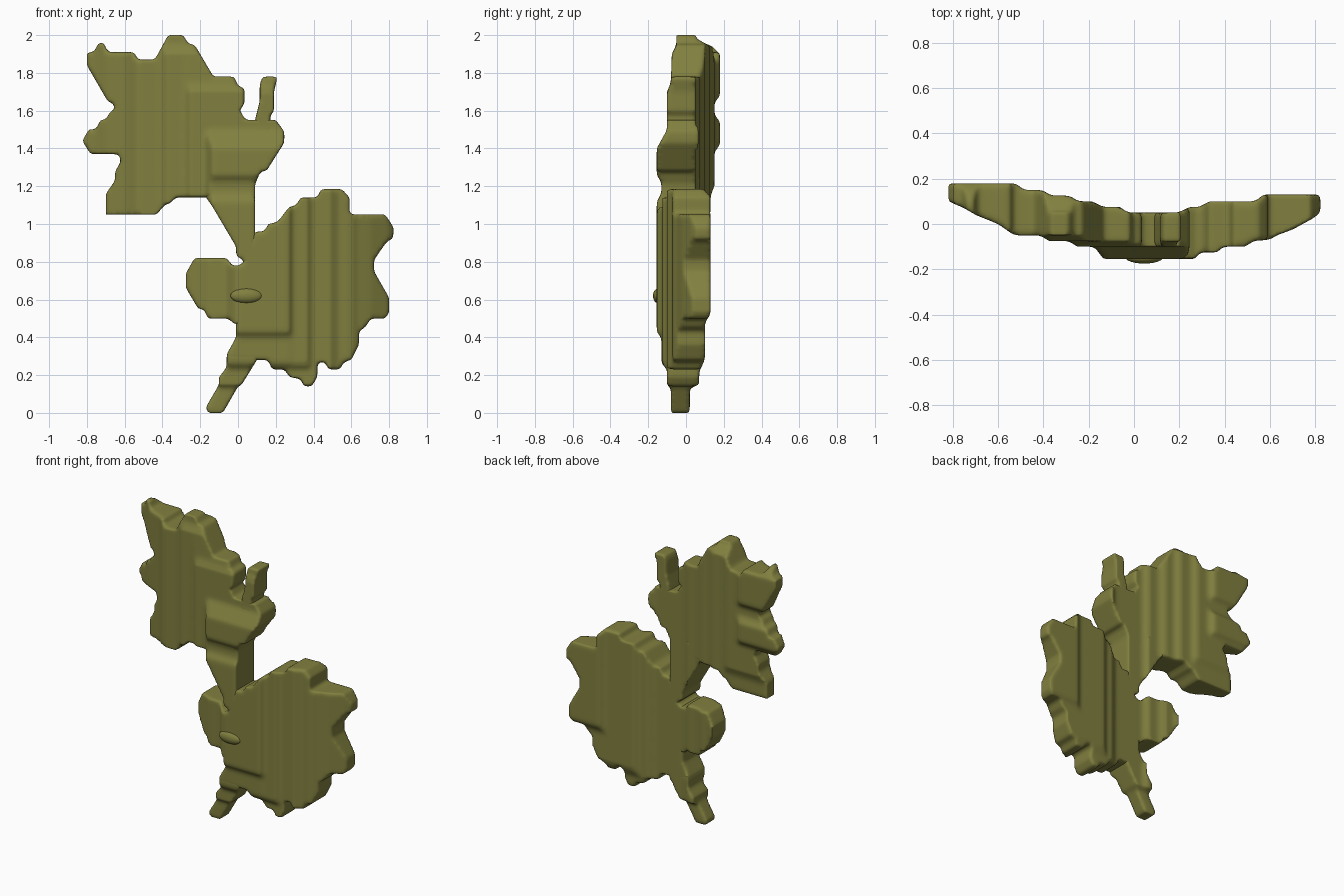
import bpy
import bmesh
from mathutils import Vector

default_cube = bpy.data.objects.get("Cube")
if default_cube:
    bpy.data.objects.remove(default_cube, do_unlink=True)

# One olive colour for the whole plant
olive = bpy.data.materials.new("olive_green")
olive.use_nodes = True
olive_colour = (0.22, 0.215, 0.05, 1)
olive.diffuse_color = olive_colour
olive.node_tree.nodes["Principled BSDF"].inputs["Base Color"].default_value = olive_colour

# Outlines seen from the front as (x, z) pairs, in hundredths of a unit
UPPER_LEAF = [
    (-80, 191), (-76, 191), (-74, 196), (-71, 196), (-69, 191), (-55, 191), (-53, 187),
    (-44, 187), (-37, 200), (-29, 200), (-26, 195), (-23, 195), (-13, 178), (-2, 178),
    (0, 173), (3.5, 172), (3.5, 164), (1, 160), (4, 155), (20, 155), (24.5, 149),
    (24.5, 143), (15, 128), (12, 128), (9, 121), (9, 114), (-33, 114), (-36, 111),
    (-39, 110), (-43, 105), (-70, 105), (-70, 116), (-65, 123), (-65, 128), (-62, 133),
    (-63, 137), (-78, 137), (-82.5, 144), (-79, 150), (-75, 150), (-73, 155), (-70, 155),
    (-68, 159), (-65, 161), (-66, 164), (-69, 165), (-80, 184)]
LOWER_LEAF = [
    (9, 96), (14, 96), (16, 100), (21, 101), (27, 109), (31, 110), (33, 114), (42, 114),
    (44, 118.5), (55, 118.5), (59, 114), (59, 105), (78, 105), (82.5, 98), (82, 92),
    (79, 91), (72, 81), (72, 75), (80, 61), (80, 53), (78, 50), (70, 50), (68, 46),
    (64, 43), (64, 36), (60, 28), (56, 27), (54, 23), (48, 23), (46, 27), (42, 27),
    (42, 19), (39, 14), (35, 14), (33, 18), (27, 19), (25, 23), (18, 23), (16, 28),
    (-6, 28), (-6, 31), (-1, 40), (-1, 78), (3, 79), (3, 83)]
SIDE_LOBE = [(6, 47), (-2, 47), (-5, 50), (-16, 50), (-18, 55), (-21, 55), (-27.5, 66),
             (-27.5, 74), (-23, 82), (-6, 82), (-3, 78), (6, 78)]
PRONG = [(8, 148), (9, 155), (11.5, 165), (11.5, 174), (13, 178), (21, 178), (19, 170),
         (19, 160), (17, 157), (18, 148)]
CONNECTING_STEM = [(9, 125), (9, 90), (12, 78), (3, 78), (3, 81), (-1, 83), (-1, 88),
                   (-14, 110), (-17, 114), (-17, 125)]
STALK = [(12, 32), (10, 28), (2, 15), (0, 14), (-8, 0), (-16, 0), (-17, 3), (-10, 15),
         (-10, 19), (-6, 24), (-6, 32)]

# Stepped depth profiles as (position, depth): across the width, then up the height
FRONT_ACROSS = [
    (-82, 10), (-75, 7), (-70, 4), (-60, 0), (-53, -5), (-41, -5), (-38, -7.5),
    (-28, -7.5), (-26, -10), (-17, -10), (-14, -15.5), (27, -15.5), (29, -12.5),
    (37, -12.5), (39, -10), (50, -10), (52, -7.5), (60, -7), (63, -5), (70, -2.5),
    (80, 3), (82, 5)]
FRONT_LOBE = [(-28, -4), (-20, -7.5), (-15, -10), (-6, -10.5), (-4, -13), (-1, -15.5)]
FRONT_UP = [
    (0, -8), (13, -8), (15, -10), (23, -10), (26, -13), (40, -13), (43, -15.5),
    (112, -15.5), (116, -13), (122, -13), (126, -15.5), (140, -15.5), (150, -10),
    (170, -10), (175, -8), (190, -7.5), (195, -5)]
BACK_ACROSS = [
    (-52, 18), (-49, 15), (-40, 15), (-37, 12.5), (-28, 12.5), (-25, 10), (-18, 10),
    (-14, 7.5), (-6, 7.5), (-3, 5), (20, 5), (24, 7.5), (30, 7.5), (32, 10), (54, 10),
    (57, 13)]
BACK_UP = [
    (0, 2), (13, 2), (15, 7), (22, 7), (28, 10), (48, 10), (52, 13), (115, 13),
    (120, 15), (138, 15), (142, 18), (154, 18), (158, 15), (164, 15), (168, 18),
    (190, 18), (195, 13), (197, 6), (200, 5)]


def sample(profile, position):
    """Linear interpolation along a depth profile."""
    position *= 100
    if position <= profile[0][0]:
        return profile[0][1] / 100
    for (a, depth_a), (b, depth_b) in zip(profile, profile[1:]):
        if position <= b:
            blend = (position - a) / (b - a)
            return (depth_a + (depth_b - depth_a) * blend) / 100
    return profile[-1][1] / 100


def cut_grid(bm, axis, spacing):
    """Slice the flat outline at regular intervals along one axis."""
    values = [v.co[axis] for v in bm.verts]
    position, end = min(values) + spacing / 2, max(values)
    normal = Vector((0, 0, 0))
    normal[axis] = 1
    while position < end:
        bmesh.ops.bisect_plane(bm, geom=bm.verts[:] + bm.edges[:] + bm.faces[:],
                               dist=1e-5, plane_co=normal * position, plane_no=normal)
        position += spacing


def build_part(name, outline, front_profile=FRONT_ACROSS):
    """Thicken an outline between the stepped front and back, then round it."""
    bm = bmesh.new()
    bm.faces.new([bm.verts.new((x / 100, 0, z / 100)) for x, z in outline])
    cut_grid(bm, 0, 0.02)
    cut_grid(bm, 2, 0.02)
    extruded = bmesh.ops.extrude_face_region(bm, geom=bm.faces[:], use_keep_orig=True)
    back = {g for g in extruded["geom"] if isinstance(g, bmesh.types.BMVert)}
    for v in bm.verts:
        x, _, z = v.co
        if v in back:
            v.co.y = min(sample(BACK_ACROSS, x), sample(BACK_UP, z))
        else:
            v.co.y = max(sample(front_profile, x), sample(FRONT_UP, z))
    bmesh.ops.recalc_face_normals(bm, faces=bm.faces[:])
    mesh = bpy.data.meshes.new(name)
    bm.to_mesh(mesh)
    bm.free()
    mesh.materials.append(olive)
    part = bpy.data.objects.new(name, mesh)
    bpy.context.collection.objects.link(part)

    remesh = part.modifiers.new("even_surface", "REMESH")
    remesh.mode = "VOXEL"
    remesh.voxel_size = 0.0125
    remesh.use_smooth_shade = True
    rounding = part.modifiers.new("soft_edges", "SMOOTH")
    rounding.factor = 0.5
    rounding.iterations = 4
    return part


build_part("upper_leaf", UPPER_LEAF)
build_part("lower_leaf", LOWER_LEAF)
build_part("side_lobe", SIDE_LOBE, FRONT_LOBE)
build_part("prong", PRONG)
build_part("connecting_stem", CONNECTING_STEM)
build_part("stalk", STALK)

# Small raised knob on the front of the lower leaf
bpy.ops.mesh.primitive_uv_sphere_add(segments=24, ring_count=12, location=(0.045, -0.145, 0.62))
knob = bpy.context.object
knob.name = "front_knob"
knob.scale = (0.085, 0.03, 0.04)
knob.data.materials.append(olive)
bpy.ops.object.shade_smooth()
